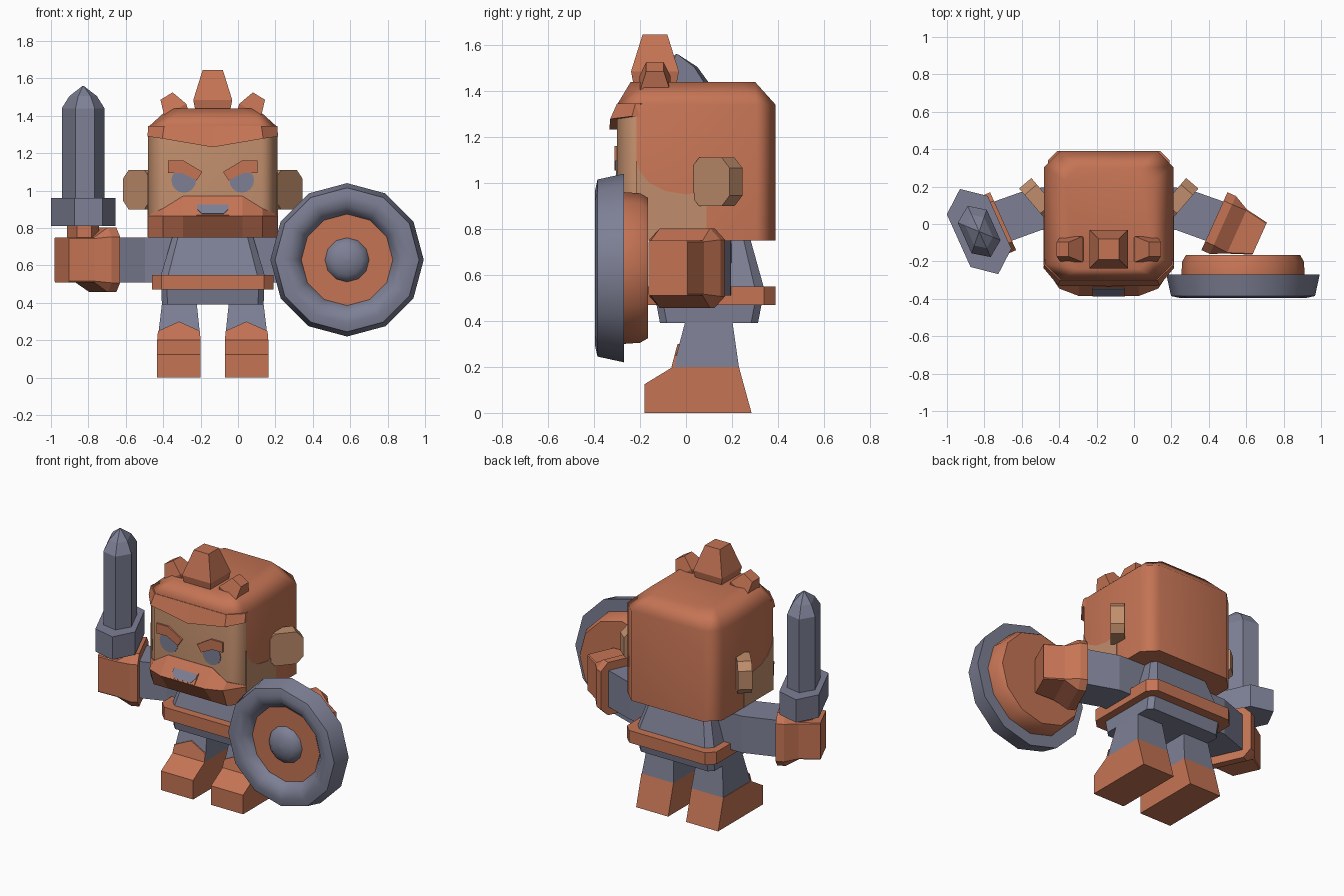
import bpy, bmesh, math
from mathutils import Vector

if "Cube" in bpy.data.objects:
    bpy.data.objects.remove(bpy.data.objects["Cube"])

CX = -0.135  # body centre line


def material(name, col):
    m = bpy.data.materials.new(name)
    m.diffuse_color = (*col, 1)
    m.use_nodes = True
    m.node_tree.nodes["Principled BSDF"].inputs["Base Color"].default_value = m.diffuse_color
    return m


ORANGE = material("rust_orange", (0.56, 0.175, 0.09))
SKIN = material("tan_skin", (0.53, 0.27, 0.15))
GREY = material("blue_grey", (0.205, 0.215, 0.30))


def build(name, verts, faces, mats, smooth=None):
    me = bpy.data.meshes.new(name)
    me.from_pydata([tuple(v) for v in verts], [], faces)
    bm = bmesh.new()
    bm.from_mesh(me)
    bmesh.ops.recalc_face_normals(bm, faces=bm.faces)
    bm.to_mesh(me)
    bm.free()
    for m in mats if isinstance(mats, list) else [mats]:
        me.materials.append(m)
    ob = bpy.data.objects.new(name, me)
    bpy.context.collection.objects.link(ob)
    if smooth:
        bpy.ops.object.select_all(action='DESELECT')
        ob.select_set(True)
        bpy.context.view_layer.objects.active = ob
        bpy.ops.object.shade_smooth_by_angle(angle=math.radians(smooth))
    return ob


def loft(name, rings, mats, smooth=None):
    """Skin equal-length rings and cap both ends."""
    n = len(rings[0])
    verts = [v for r in rings for v in r]
    faces = [(k * n + i, k * n + (i + 1) % n, (k + 1) * n + (i + 1) % n, (k + 1) * n + i)
             for k in range(len(rings) - 1) for i in range(n)]
    faces += [tuple(range(n)), tuple(range(len(verts) - n, len(verts)))]
    return build(name, verts, faces, mats, smooth)


def octa(hx, hy, c):
    """Rectangle outline with cut corners."""
    return [(hx - c, -hy), (hx, c - hy), (hx, hy - c), (hx - c, hy),
            (c - hx, hy), (-hx, hy - c), (-hx, c - hy), (c - hx, -hy)]


def level(z, cx, cy, hx, hy, c):
    return [(cx + x, cy + y, z) for x, y in octa(hx, hy, c)]


def rect(z, x0, x1, y0, y1):
    return [(x0, y0, z), (x1, y0, z), (x1, y1, z), (x0, y1, z)]


def lathe(name, profile, centre, mat, n=12, smooth=None):
    """Revolve (radius, y) points around a front-to-back axis."""
    rings = [[(centre[0] + r * math.cos(math.tau * i / n), y, centre[1] + r * math.sin(math.tau * i / n))
              for i in range(n)] for r, y in profile]
    return loft(name, rings, mat, smooth)


def plate(name, pts, off, mat):
    off = Vector(off)
    return loft(name, [[Vector(p) - off * 0.4 for p in pts], [Vector(p) + off for p in pts]], mat)


# --- head, front faces skin coloured ---
head = loft("head", [level(0.75, CX, 0.045, 0.345, 0.345, 0.085),
                     level(1.34, CX, 0.045, 0.345, 0.345, 0.085),
                     level(1.44, CX, 0.03, 0.235, 0.27, 0.07)], [ORANGE, SKIN], 50)
for p in head.data.polygons:
    if p.normal.y < -0.5 and abs(p.normal.z) < 0.1:
        p.material_index = 1
head.modifiers.new("weighted", 'WEIGHTED_NORMAL').keep_sharp = True

# --- fringe over the forehead ---
fringe = []
for x, y, ox, oy, z in [(-0.345, -0.20, 0, 0, 1.29), (-0.345, -0.22, -0.004, -0.015, 1.29),
                        (-0.26, -0.30, -0.01, -0.03, 1.278), (0, -0.30, 0, -0.033, 1.232),
                        (0.26, -0.30, 0.01, -0.03, 1.278), (0.345, -0.22, 0.004, -0.015, 1.29),
                        (0.345, -0.20, 0, 0, 1.29)]:
    fringe.append([(CX + x, y, 1.345), (CX + x + ox, y + oy, z),
                   (CX + x * 0.95, y + 0.03, z), (CX + x * 0.95, y + 0.03, 1.345)])
loft("fringe", fringe, ORANGE)

# --- beard, with a ridge at mouth level ---
beard = []
for x, yf, ym, zt in [(-0.347, -0.215, -0.22, 0.87), (-0.265, -0.302, -0.345, 0.905),
                      (-0.16, -0.302, -0.385, 0.97), (0.16, -0.302, -0.385, 0.97),
                      (0.265, -0.302, -0.345, 0.905), (0.347, -0.215, -0.22, 0.87)]:
    beard.append([(CX + x, yf, 0.75), (CX + x, ym, 0.865), (CX + x, yf, zt),
                  (CX + x * 0.95, yf + 0.04, zt), (CX + x * 0.95, yf + 0.04, 0.75)])
loft("beard", beard, ORANGE)


def lip(x, z):
    return (CX + x, -0.385 + 0.083 * (z - 0.865) / 0.105, z)


plate("mouth_frame", [lip(-0.088, 0.867), lip(0.088, 0.867), lip(0.088, 0.926), lip(-0.088, 0.926)],
      (0, -0.004, 0.003), ORANGE)
plate("mouth", [lip(-0.06, 0.872), lip(0.06, 0.872), lip(0.085, 0.9), lip(0.085, 0.92),
                lip(-0.085, 0.92), lip(-0.085, 0.9)], (0, -0.007, 0.005), GREY)

# --- hair tufts ---
loft("top_tuft", [[(CX + x, -0.135 + y, z) for x, y in ((-h, -h), (h, -h), (h, h), (-h, h))]
                  for z, h in ((1.40, 0.088), (1.485, 0.104), (1.645, 0.054))], ORANGE)

for s, side in ((1, "left"), (-1, "right")):
    def P(x, y, z):
        return (CX + s * x, y, z)

    # side tuft leaning outward
    loft(side + "_tuft", [[P(0.169 + 0.52 * t + 0.85 * u * h, -0.135 + v * h, 1.378 + 0.85 * t - 0.52 * u * h)
                           for u, v in ((-1, -1), (1, -1), (1, 1), (-1, 1))]
                          for t, h in ((0, 0.055), (0.06, 0.068), (0.15, 0.038))], ORANGE)

    # eye and brow
    plate(side + "_eye", [P(0.155 + 0.066 * math.cos(a * math.tau / 16), -0.30, 1.055 + 0.066 * math.sin(a * math.tau / 16))
                          for a in range(16)], (0, -0.004, 0), GREY)
    plate(side + "_brow", [P(x, -0.302, z) for x, z in ((0.24, 1.16), (0.155, 1.16), (0.055, 1.10),
                                                        (0.085, 1.055), (0.165, 1.095), (0.24, 1.095))],
          (0, -0.009, 0), ORANGE)

    # bare cheek on the side of the head
    plate(side + "_cheek", [P(0.345, y, z) for y, z in ((-0.218, 0.752), (0.09, 0.752), (0.09, 0.965), (0, 0.95),
                                                        (-0.09, 0.965), (-0.16, 1.0), (-0.20, 1.05), (-0.218, 1.1))],
          (s * 0.003, 0, 0), SKIN)

    # ear: cut-corner slab turned forward
    loft(side + "_ear", [[P(0.375 + 0.65 * u + 0.76 * t, 0.134 + 0.76 * u - 0.65 * t, 1.005 + v)
                          for u, v in octa(0.11, 0.105, 0.045)] for t in (-0.043, 0.043)], SKIN)

    # arm: bent square tube
    loft(side + "_arm", [[P(x + dx * k, y + dy * k, z) for k, z in ((-0.115, 0.51), (0.115, 0.51),
                                                                    (0.115, 0.75), (-0.115, 0.75))]
                         for x, y, dx, dy in ((0.12, 0.085, 0, 1), (0.385, 0.08, 0.2, 0.98), (0.575, 0.012, 0.41, 0.91))],
         GREY)

    # glove: flared cuff then hand
    loft(side + "_glove", [[P(x + 0.41 * u, y + 0.91 * u, 0.63 + v) for u, v in octa(h, hz, c)]
                           for x, y, h, hz, c in ((0.565, 0.015, 0.17, 0.173, 0.05),
                                                  (0.61, -0.005, 0.17, 0.173, 0.05),
                                                  (0.685, -0.04, 0.13, 0.12, 0.006),
                                                  (0.807, -0.078, 0.094, 0.12, 0.006))], ORANGE)

    # leg, boot and boot flap
    loft(side + "_leg", [rect(0.2, CX + s * 0.065, CX + s * 0.295, -0.055, 0.23),
                         rect(0.41, CX + s * 0.087, CX + s * 0.27, 0.0, 0.20)], GREY)
    boot = [(-0.18, 0), (0.285, 0), (0.23, 0.2), (-0.057, 0.2), (-0.18, 0.125)]
    loft(side + "_boot", [[P(x, y, z) for y, z in boot] for x in (0.065, 0.298)], ORANGE)
    plate(side + "_boot_flap", [P(x, -0.055 + 0.26 * (z - 0.2), z) for x, z in
                                ((0.065, 0.2), (0.297, 0.2), (0.293, 0.25), (0.18, 0.30), (0.069, 0.25))],
          (0, -0.008, 0), ORANGE)

# --- torso, belt, hips ---
loft("torso", [level(0.54, CX, 0.105, 0.28, 0.235, 0.04),
               level(0.755, CX, 0.105, 0.215, 0.175, 0.03)], GREY)
loft("belt", [level(z, CX, 0.105, 0.325, 0.285, 0.05) for z in (0.47, 0.55)], ORANGE)
loft("hips", [level(0.39, CX, 0.10, 0.272, 0.213, 0.03),
              level(0.48, CX, 0.10, 0.275, 0.23, 0.03)], GREY)


# --- sword, a stretched hexagon section turned to match the fist ---
def hexa(z, tip, corner, thick):
    pts = ((-tip, 0), (-corner, -thick), (corner, -thick), (tip, 0), (corner, thick), (-corner, thick))
    return [(-0.828 + 0.41 * d + 0.91 * p, -0.04 - 0.91 * d + 0.41 * p, z) for d, p in pts]


loft("sword_grip", [hexa(z, 0.11, 0.065, 0.065) for z in (0.70, 0.82)], ORANGE)
loft("sword_guard", [hexa(z, 0.25, 0.155, 0.12) for z in (0.81, 0.96)], GREY)
loft("sword_blade", [hexa(0.95, 0.15, 0.09, 0.085), hexa(1.44, 0.15, 0.09, 0.085),
                     hexa(1.505, 0.098, 0.058, 0.055), hexa(1.56, 0.004, 0.002, 0.002)], GREY)

# --- shield ---
SC = (0.583, 0.63)
lathe("shield_rim", [(0.30, -0.27), (0.41, -0.27), (0.385, -0.385), (0.34, -0.395),
                     (0.29, -0.385), (0.24, -0.33), (0.24, -0.29)], SC, GREY, smooth=50)
lathe("shield_back", [(0.33, -0.272), (0.325, -0.20), (0.305, -0.165)], SC, ORANGE, smooth=40)
lathe("shield_face", [(0.25, -0.28), (0.25, -0.335)], SC, ORANGE)
lathe("shield_boss", [(0.12 * math.cos(a), -0.33 - 0.065 * math.sin(a))
                      for a in (0, 0.4, 0.8, 1.2, 1.54)], SC, GREY, smooth=60)
